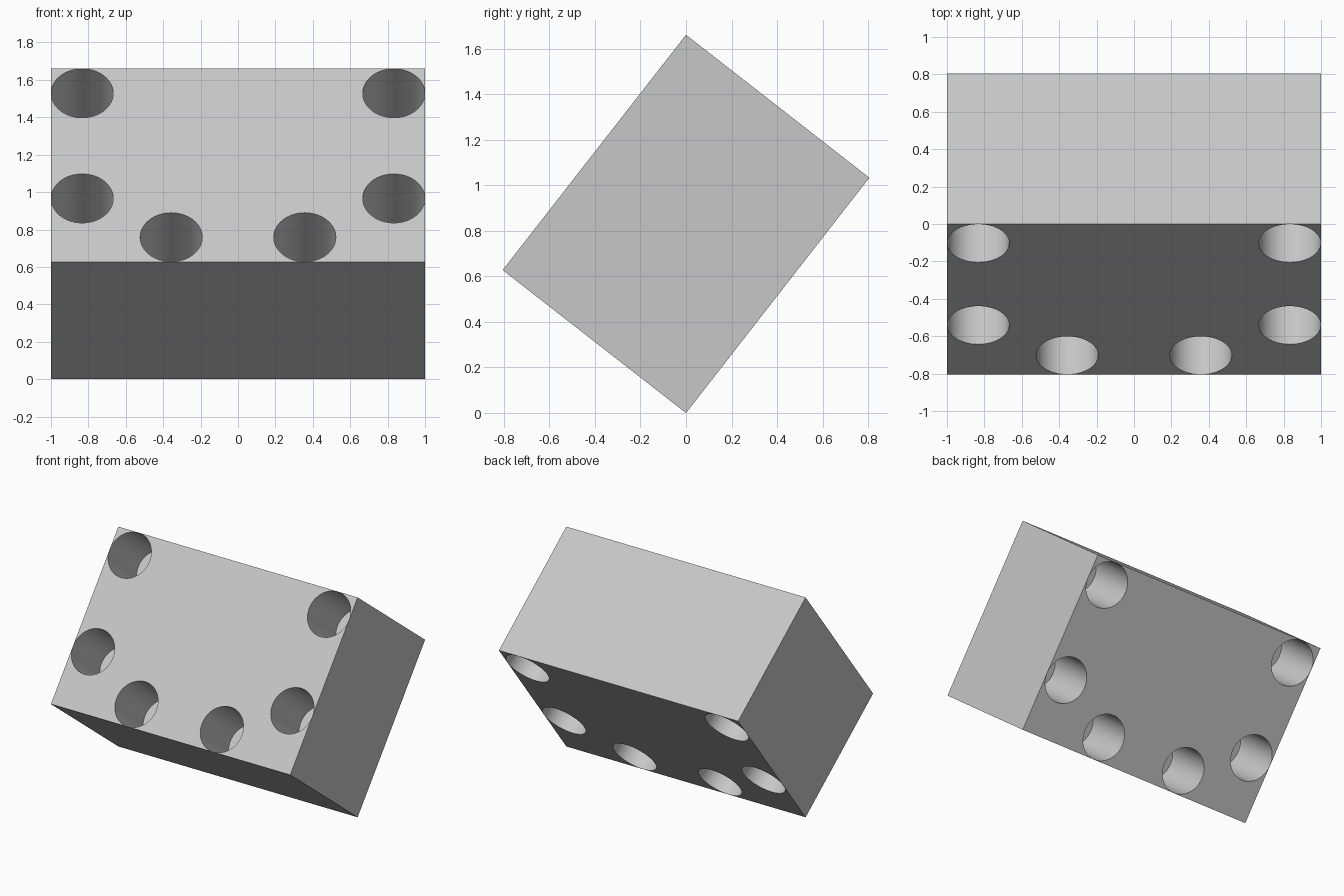
import bpy, bmesh, math
from mathutils import Matrix, Vector

if "Cube" in bpy.data.objects:
    bpy.data.objects.remove(bpy.data.objects["Cube"], do_unlink=True)

WIDTH, DEPTH, HEIGHT = 2.0, 1.021, 1.31
RADIUS, HOLE_DEPTH = 0.166, 0.428
TILT = -math.atan2(0.805, 1.033)
PLACE = Matrix.Translation((0, 0, 0.83)) @ Matrix.Rotation(TILT, 4, "X")

grey = bpy.data.materials.new("plain grey")
grey.use_nodes = True
colour = (0.57, 0.57, 0.57, 1)
grey.diffuse_color = colour
grey.node_tree.nodes["Principled BSDF"].inputs["Base Color"].default_value = colour


def make_object(name, bm):
    mesh = bpy.data.meshes.new(name)
    bmesh.ops.transform(bm, matrix=PLACE, verts=bm.verts)
    bm.to_mesh(mesh)
    bm.free()
    mesh.materials.append(grey)
    obj = bpy.data.objects.new(name, mesh)
    bpy.context.collection.objects.link(obj)
    return obj


# Tilted block, balanced on its long lower edge
bm = bmesh.new()
bmesh.ops.create_cube(bm, size=1, matrix=Matrix.Diagonal((WIDTH, DEPTH, HEIGHT, 1)))
block = make_object("tilted_block", bm)

# Blind round holes, mirrored left to right and front to back
bm = bmesh.new()
for x, z in ((0.833, 0.488), (0.833, -0.225), (0.357, -0.488)):
    for side in (-1, 1):
        for face in (-1, 1):
            # the cutter pokes out of the face by as much as it overlaps inside
            where = Vector((side * x, face * DEPTH / 2, z))
            bmesh.ops.create_cone(
                bm, cap_ends=True, segments=64, radius1=RADIUS, radius2=RADIUS,
                depth=2 * HOLE_DEPTH,
                matrix=Matrix.Translation(where) @ Matrix.Rotation(math.pi / 2, 4, "X"))
cutter = make_object("hole_cutter", bm)
cutter.hide_render = True

# Cut the holes and shade their walls smooth
cut = block.modifiers.new("holes", "BOOLEAN")
cut.operation = "DIFFERENCE"
cut.solver = "EXACT"
cut.object = cutter
bpy.ops.object.select_all(action="DESELECT")
block.select_set(True)
bpy.context.view_layer.objects.active = block
bpy.ops.object.modifier_apply(modifier=cut.name)
bpy.data.objects.remove(cutter, do_unlink=True)
bpy.ops.object.shade_smooth_by_angle(angle=math.radians(30))
